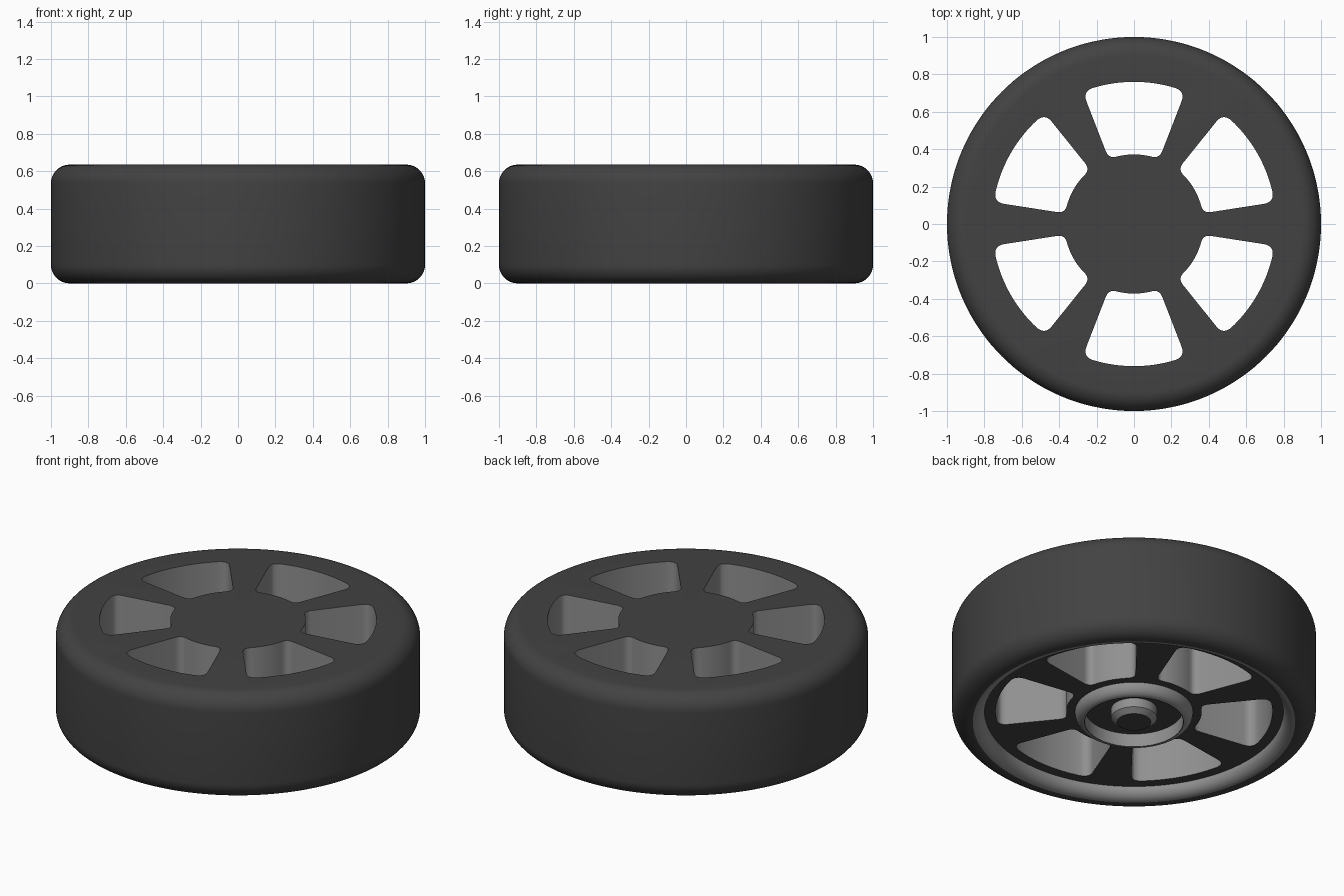
import bpy, bmesh
from math import sin, cos, pi, radians, hypot
from mathutils import Vector

if "Cube" in bpy.data.objects:
    bpy.data.objects.remove(bpy.data.objects["Cube"])

HEIGHT = 0.635


def arc(cx, cz, rx, rz, a0, a1, n=8):
    """Elliptical arc in the (radius, z) plane, angles in degrees."""
    return [(cx + rx * cos(radians(a0 + (a1 - a0) * i / n)),
             cz + rz * sin(radians(a0 + (a1 - a0) * i / n))) for i in range(n + 1)]


def make_object(name, bm):
    bmesh.ops.recalc_face_normals(bm, faces=bm.faces)
    mesh = bpy.data.meshes.new(name)
    bm.to_mesh(mesh)
    bm.free()
    ob = bpy.data.objects.new(name, mesh)
    bpy.context.collection.objects.link(ob)
    return ob


def lathe(name, profile, steps=144):
    bm = bmesh.new()
    verts = [bm.verts.new((r, 0, z)) for r, z in profile]
    edges = [bm.edges.new(p) for p in zip(verts, verts[1:])]
    bmesh.ops.spin(bm, geom=verts + edges, cent=(0, 0, 0), axis=(0, 0, 1),
                   angle=2 * pi, steps=steps)
    bmesh.ops.remove_doubles(bm, verts=bm.verts, dist=1e-5)
    bmesh.ops.dissolve_degenerate(bm, dist=1e-6, edges=bm.edges)
    return make_object(name, bm)


def window_outline(mid, half=radians(21.2), r_in=0.372, r_out=0.76):
    """Rounded sector between two spokes."""
    def polar(r, a):
        return Vector((r * cos(mid + a), r * sin(mid + a)))

    def corner(a, p, b, n=6):
        return [a.lerp(p, i / n).lerp(p.lerp(b, i / n), i / n) for i in range(n + 1)]

    def side_arc(r, a0, a1, n=16):
        return [polar(r, a0 + (a1 - a0) * i / n) for i in range(1, n)]

    do, di = 0.058, 0.046
    ao, ai = half - do / r_out, half - di / r_in
    pts = corner(polar(r_out - do, -half), polar(r_out, -half), polar(r_out, -ao))
    pts += side_arc(r_out, -ao, ao)
    pts += corner(polar(r_out, ao), polar(r_out, half), polar(r_out - do, half))
    pts += corner(polar(r_in + di, half), polar(r_in, half), polar(r_in, ai))
    pts += side_arc(r_in, ai, -ai)
    pts += corner(polar(r_in, -ai), polar(r_in, -half), polar(r_in + di, -half))
    return pts


# Wheel body: closed profile from the top centre round to the bottom centre
profile = [(0, HEIGHT)]
profile += arc(0.9, HEIGHT - 0.1, 0.1, 0.1, 90, 0, 10)      # tread top edge
profile += arc(0.9, 0.1, 0.1, 0.1, 0, -90, 10)              # tread bottom edge
profile += arc(0.885, 0.065, 0.065, 0.065, 270, 180)        # inner rim lip
profile += arc(0.274, 0.065, 0.05, 0.065, 0, -90)           # hub ring, rounded outside
profile += [(0.27, 0), (0.27, 0.08), (0.126, 0.08),         # hub recess
            (0.126, 0.025), (0.093, 0), (0, 0)]             # centre boss
wheel = lathe("wheel", profile)

# Six windows between the spokes
bm = bmesh.new()
for k in range(6):
    face = bm.faces.new([bm.verts.new((p.x, p.y, -0.2))
                         for p in window_outline(radians(30 + 60 * k))])
    top = bmesh.ops.extrude_face_region(bm, geom=[face])["geom"]
    bmesh.ops.translate(bm, vec=(0, 0, 1.2),
                        verts=[v for v in top if isinstance(v, bmesh.types.BMVert)])
cutter = make_object("window_cutter", bm)
cutter.hide_render = True

mod = wheel.modifiers.new("windows", 'BOOLEAN')
mod.operation = 'DIFFERENCE'
mod.solver = 'EXACT'
mod.object = cutter
bpy.context.view_layer.objects.active = wheel
wheel.select_set(True)
bpy.ops.object.modifier_apply(modifier=mod.name)
bpy.data.objects.remove(cutter)

# Dark tread and flat faces, lighter inner walls
wheel.data.materials.clear()
for name, grey in (("dark_rubber", 0.055), ("inner_grey", 0.28)):
    mat = bpy.data.materials.new(name)
    mat.diffuse_color = (grey, grey, grey, 1)
    mat.use_nodes = True
    mat.node_tree.nodes["Principled BSDF"].inputs["Base Color"].default_value = mat.diffuse_color
    wheel.data.materials.append(mat)
for p in wheel.data.polygons:
    dark = abs(p.normal.z) > 0.999 or hypot(p.center.x, p.center.y) > 0.886
    p.material_index = 0 if dark else 1

for ob in bpy.context.selected_objects:
    ob.select_set(ob == wheel)
bpy.ops.object.shade_smooth_by_angle(angle=radians(30))
